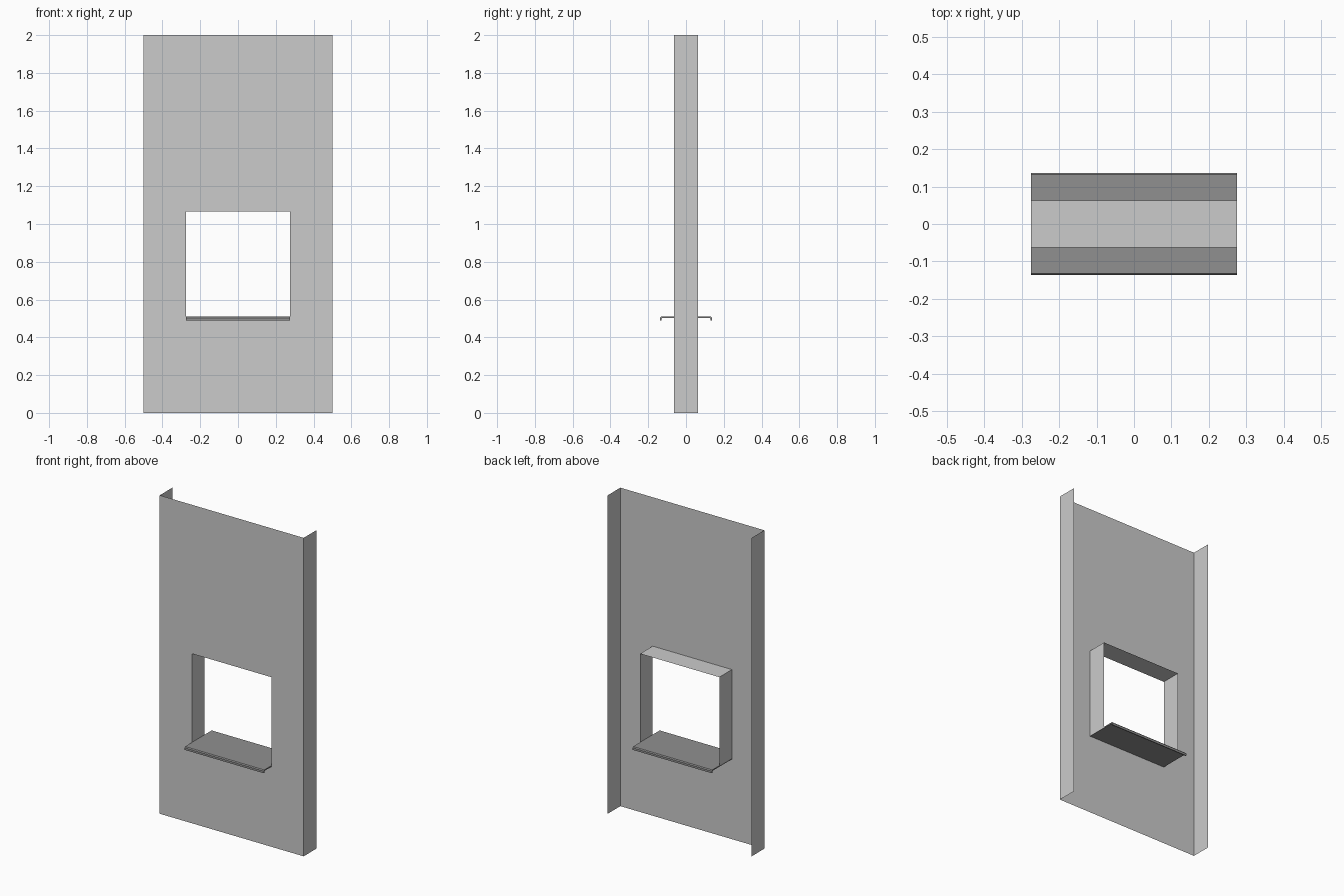
import bpy

if "Cube" in bpy.data.objects:
    bpy.data.objects.remove(bpy.data.objects["Cube"])

HW, H, Y = 0.5, 2.0, 0.0625        # panel half width, height, half depth
W, Z0, Z1 = 0.275, 0.505, 1.065    # opening half width, bottom, top


def mesh_object(name, verts, faces):
    me = bpy.data.meshes.new(name)
    me.from_pydata(verts, [], faces)
    ob = bpy.data.objects.new(name, me)
    bpy.context.collection.objects.link(ob)
    return ob


def extrude_profile(name, pts, to3d, a, b, closed=False):
    """Sweep a 2D profile straight from a to b."""
    n = len(pts)
    verts = [to3d(p, q, t) for t in (a, b) for p, q in pts]
    faces = [(i, (i + 1) % n, n + (i + 1) % n, n + i)
             for i in range(n if closed else n - 1)]
    if closed:
        faces += [tuple(reversed(range(n))), tuple(range(n, 2 * n))]
    return mesh_object(name, verts, faces)


# front sheet: ring of four quads around the opening
outer = [(-HW, 0), (HW, 0), (HW, H), (-HW, H)]
inner = [(-W, Z0), (W, Z0), (W, Z1), (-W, Z1)]
mesh_object("front_panel", [(x, -Y, z) for x, z in outer + inner],
            [(i, (i + 1) % 4, 4 + (i + 1) % 4, 4 + i) for i in range(4)])

# side returns folded back from the sheet
for name, s in (("left_flange", -1), ("right_flange", 1)):
    mesh_object(name, [(s * HW, -Y, 0), (s * HW, Y, 0), (s * HW, Y, H), (s * HW, -Y, H)],
                [(0, 1, 2, 3)[::s]])

# opening lining: two jambs and a header
extrude_profile("window_reveal", [(-W, Z0), (-W, Z1), (W, Z1), (W, Z0)],
                lambda x, z, y: (x, y, z), -Y, Y)

# sill: thin plate with small folded lips on both sides
half = [(0.126, 0.502), (0.131, 0.497), (0.131, 0.490), (0.137, 0.490),
        (0.137, 0.503), (0.132, 0.509)]
profile = half + [(-y, z) for y, z in reversed(half)]
sill = extrude_profile("window_sill", profile, lambda y, z, x: (x, y, z), -W, W, True)
mat = bpy.data.materials.new("dark_grey")
mat.diffuse_color = (0.28, 0.28, 0.28, 1)
mat.use_nodes = True
mat.node_tree.nodes["Principled BSDF"].inputs["Base Color"].default_value = mat.diffuse_color
sill.data.materials.append(mat)
